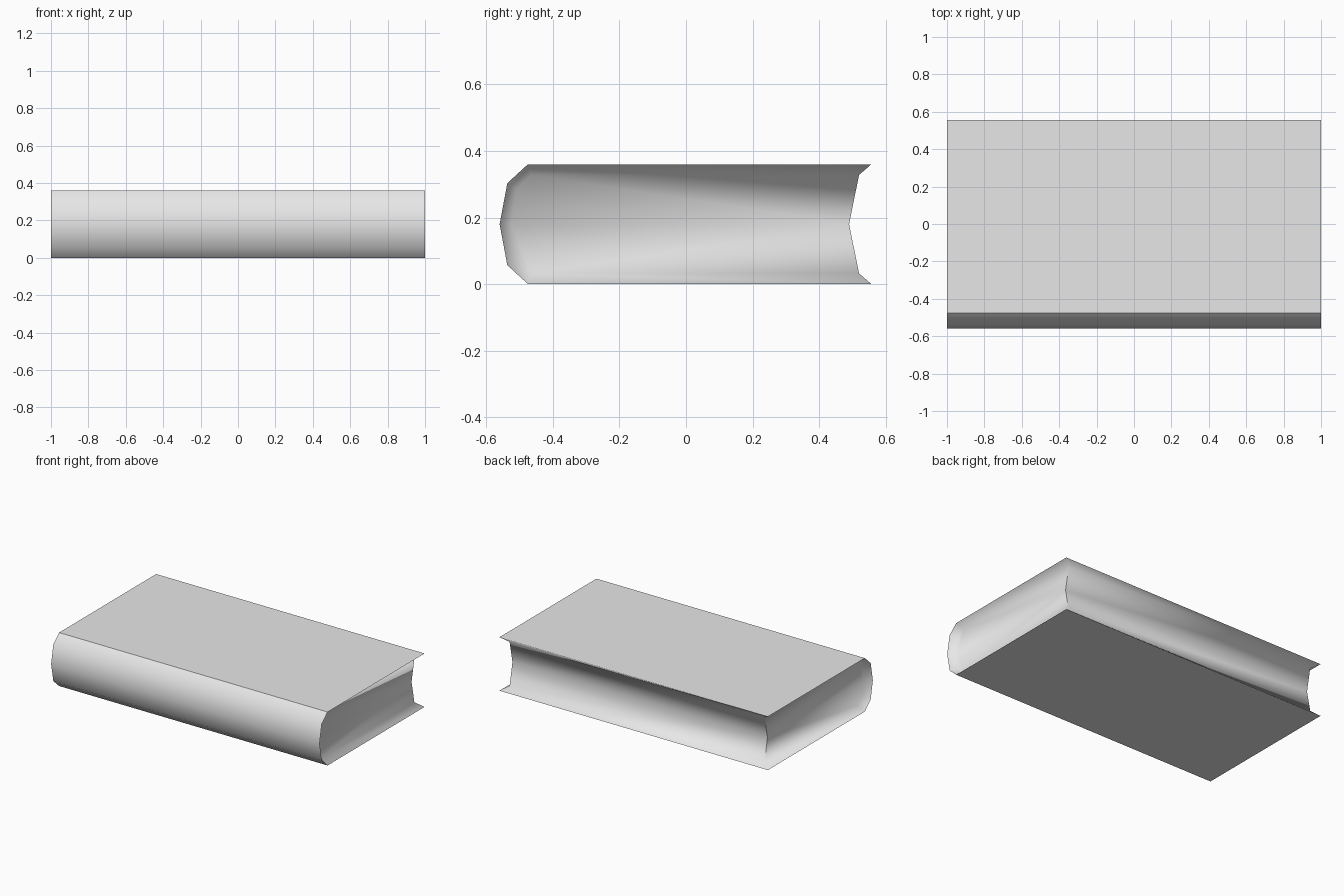
import bpy
import bmesh
from math import radians

cube = bpy.data.objects.get("Cube")
if cube:
    bpy.data.objects.remove(cube)

grey = bpy.data.materials.new("light_grey")
grey.use_nodes = True
colour = (0.8, 0.8, 0.8, 1)
grey.diffuse_color = colour
grey.node_tree.nodes["Principled BSDF"].inputs["Base Color"].default_value = colour

# Cross-sections as (y, z), counter-clockwise from the top fore edge
HALF, PAGE_HALF = 1.0, 0.95
cover_profile = [(0.557, 0.36), (-0.475, 0.36), (-0.537, 0.303), (-0.56, 0.18),
                 (-0.537, 0.057), (-0.475, 0), (0.557, 0)]
page_profile = [(0.52, 0.328), (-0.465, 0.328), (-0.51, 0.285), (-0.525, 0.18),
                (-0.51, 0.075), (-0.465, 0.032), (0.52, 0.032)]
hollow = (0.49, 0.18)


def row(bm, x, points):
    return [bm.verts.new((x, y, z)) for y, z in points]


def strips(bm, a, b):
    """Join two matching rows of vertices with quads."""
    for i in range(len(a) - 1):
        bm.faces.new((a[i], b[i], b[i + 1], a[i + 1]))


def finish(bm, name, angle):
    mesh = bpy.data.meshes.new(name)
    bm.to_mesh(mesh)
    bm.free()
    mesh.materials.append(grey)
    obj = bpy.data.objects.new(name, mesh)
    bpy.context.collection.objects.link(obj)
    bpy.ops.object.select_all(action="DESELECT")
    obj.select_set(True)
    bpy.context.view_layer.objects.active = obj
    bpy.ops.object.shade_smooth_by_angle(angle=radians(angle))


# Cover boards with rounded spine
bm = bmesh.new()
strips(bm, row(bm, HALF, cover_profile), row(bm, -HALF, cover_profile))
finish(bm, "cover", 40)

# Page block: bevelled rims, flat ends and a hollow fore edge
bm = bmesh.new()
fore = []
for side in (1, -1):
    outer = row(bm, side * HALF, cover_profile)
    inner = row(bm, side * PAGE_HALF, page_profile)
    middle = row(bm, side * PAGE_HALF, [hollow])[0]
    end = inner + [middle]
    if side > 0:
        strips(bm, inner, outer)
        bm.faces.new(end)
    else:
        strips(bm, outer, inner)
        bm.faces.new(end[::-1])
    fore.append([outer[-1], inner[-1], middle, inner[0], outer[0]])
strips(bm, *fore)
finish(bm, "page_block", 70)
